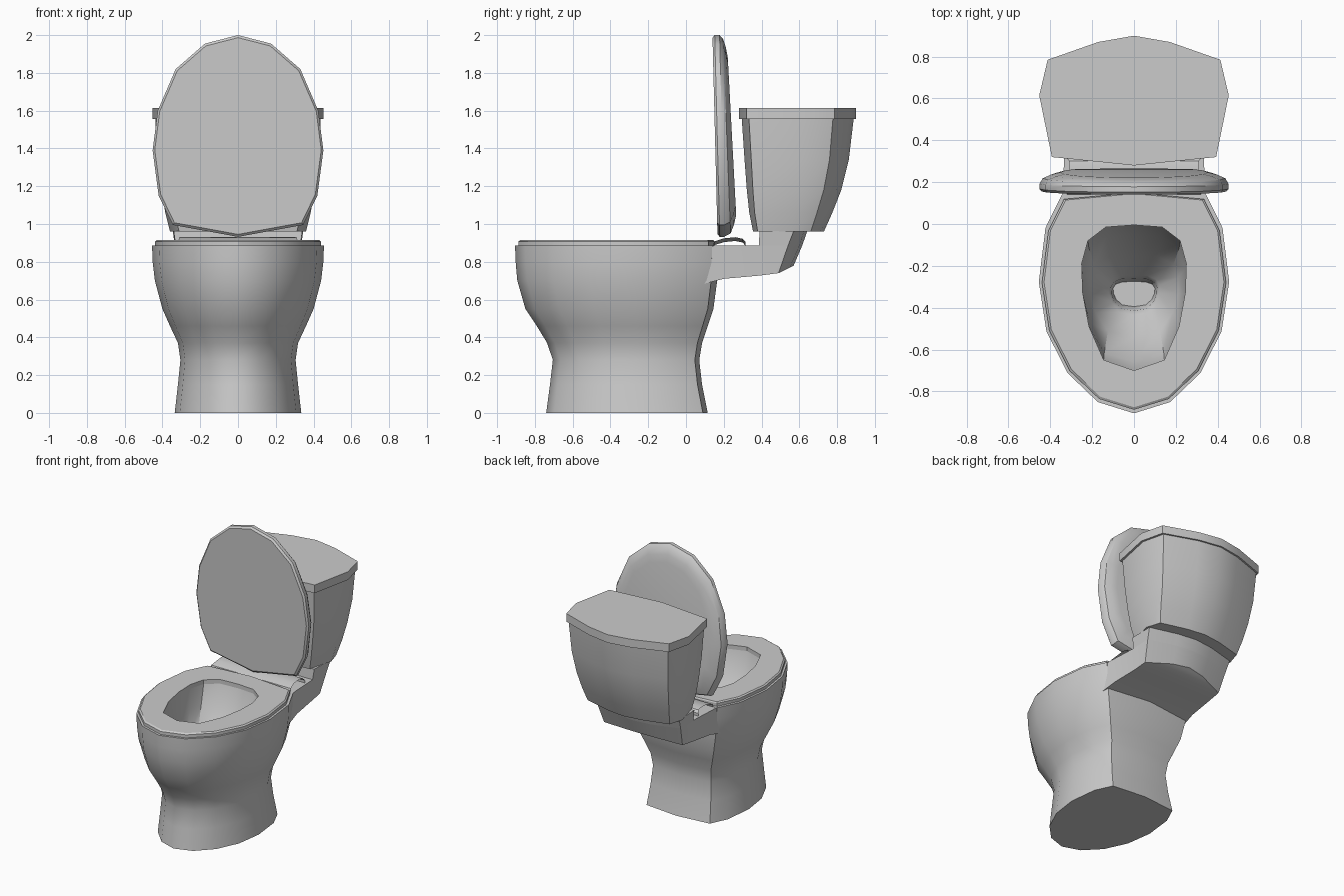
import bpy, bmesh
from math import radians


def loft(name, halves, cap=(True, True), closed=False, angle=32):
    """Skin a stack of half outlines (x >= 0, centre to centre), mirrored in x."""
    bm = bmesh.new()
    rings = []
    for h in halves:
        full = list(h) + [(-x, y, z) for x, y, z in reversed(h[1:-1])]
        rings.append([bm.verts.new(p) for p in full])
    n = len(rings[0])
    pairs = list(zip(rings, rings[1:]))
    if closed:
        pairs.append((rings[-1], rings[0]))
    for a, b in pairs:
        for i in range(n):
            j = (i + 1) % n
            bm.faces.new((a[i], a[j], b[j], b[i]))
    if not closed:
        # caps are strips from side to side
        for use, r in zip(cap, (rings[0], rings[-1])):
            for i in range(n // 2 if use else 0):
                q = [r[i], r[i + 1], r[n - i - 1], r[-i % n]]
                bm.faces.new(list(dict.fromkeys(q)))
    bmesh.ops.recalc_face_normals(bm, faces=bm.faces)
    me = bpy.data.meshes.new(name)
    bm.to_mesh(me)
    bm.free()
    ob = bpy.data.objects.new(name, me)
    bpy.context.collection.objects.link(ob)
    bpy.ops.object.select_all(action='DESELECT')
    ob.select_set(True)
    bpy.context.view_layer.objects.active = ob
    bpy.ops.object.shade_smooth_by_angle(angle=radians(angle))
    return ob


def fit(half, z, width, y0, y1):
    """Scale a half outline to a half width and a y range at height z."""
    wx = max(p[0] for p in half)
    a, b = half[0][1], half[-1][1]
    return [(x / wx * width, y0 + (y - a) / (b - a) * (y1 - y0), z) for x, y in half]


OVAL = [(0, -1), (.38, -.9), (.7, -.64), (.92, -.27), (1, .17), (.93, .65), (.76, .94), (0, 1)]
HOLE = [(0, -.70), (.145, -.65), (.215, -.49), (.245, -.33), (.25, -.19),
        (.22, -.08), (.135, -.015), (0, -.005)]
TANK = [(0, .285), (.39, .325), (.45, .62), (.41, .79), (.17, .875), (0, .905)]

# pedestal and bowl: outside up, over the rim, inside down to the drain
outside = [(0, .335, -.74, .115), (.15, .318, -.72, .085), (.28, .305, -.705, .07),
           (.37, .318, -.735, .085), (.46, .36, -.79, .115), (.55, .40, -.85, .145),
           (.70, .44, -.893, .165), (.80, .452, -.902, .168), (.885, .455, -.905, .17)]
inside = [(.885, .25, -.70, -.005), (.74, .245, -.66, -.05), (.58, .215, -.54, -.15),
          (.44, .12, -.435, -.245), (.42, .11, -.415, -.26), (.32, .10, -.395, -.275)]
loft("bowl", [fit(OVAL, *r) for r in outside] + [fit(HOLE, *r) for r in inside], angle=38)

# seat ring
loft("seat", [fit(OVAL, .885, .44, -.888, .15), fit(OVAL, .907, .44, -.888, .15),
              fit(OVAL, .915, .43, -.876, .145), fit(HOLE, .915, .25, -.70, -.005),
              fit(HOLE, .885, .25, -.70, -.005)], closed=True)

# shelf carrying the tank
loft("tank_shelf", [
    [(0, 0, .62), (.36, 0, .66), (.335, .2, .71), (.32, .39, .727), (.315, .49, .74),
     (.13, .55, .77), (0, .57, .78)],
    [(0, 0, .88), (.36, 0, .88), (.342, .15, .885), (.33, .385, .885), (.335, .54, .885),
     (.135, .6, .885), (0, .615, .885)]])
loft("tank_foot", [
    [(0, .385, .885), (.33, .385, .885), (.335, .54, .885), (.135, .60, .885), (0, .615, .885)],
    [(0, .39, .962), (.34, .39, .962), (.345, .57, .962), (.14, .625, .962), (0, .642, .962)]])

# tank and its cover
tank_rings = [(.96, .36, .355, .73), (1.06, .385, .335, .775), (1.18, .405, .322, .822),
              (1.34, .425, .31, .862), (1.56, .438, .295, .888)]
loft("tank", [fit(TANK, *r) for r in tank_rings])
loft("tank_cover", [fit(TANK, z, .453, .28, .9) for z in (1.556, 1.615)])

# raised lid: flat front, domed back, leaning slightly
LID = [(0, 2.0), (.175, 1.955), (.33, 1.82), (.425, 1.6), (.452, 1.39), (.42, 1.15),
       (.345, .995), (0, .932)]


def lid_ring(s, top, bottom):
    ring = []
    for x, z in LID:
        z = 1.46 + (z - 1.46) * s
        t = (2 - z) / 1.07
        ring.append((x * s, .14 + .027 * t + top * (1 - t) + bottom * t, z))
    return ring


loft("lid", [lid_ring(*r) for r in ((.975, 0, 0), (1, .012, .012), (1, .038, .035),
                                    (.965, .055, .07), (.88, .068, .09), (.78, .075, .105))])

# hinge bar
bar = [(.14, .88), (.15, .908), (.2, .924), (.26, .93), (.3, .922), (.315, .905), (.315, .88)]
loft("hinge_bar", [[(0, y, z), (.31 if z > .91 else .32, y, z), (0, y, z - .02)]
                   for y, z in bar])
